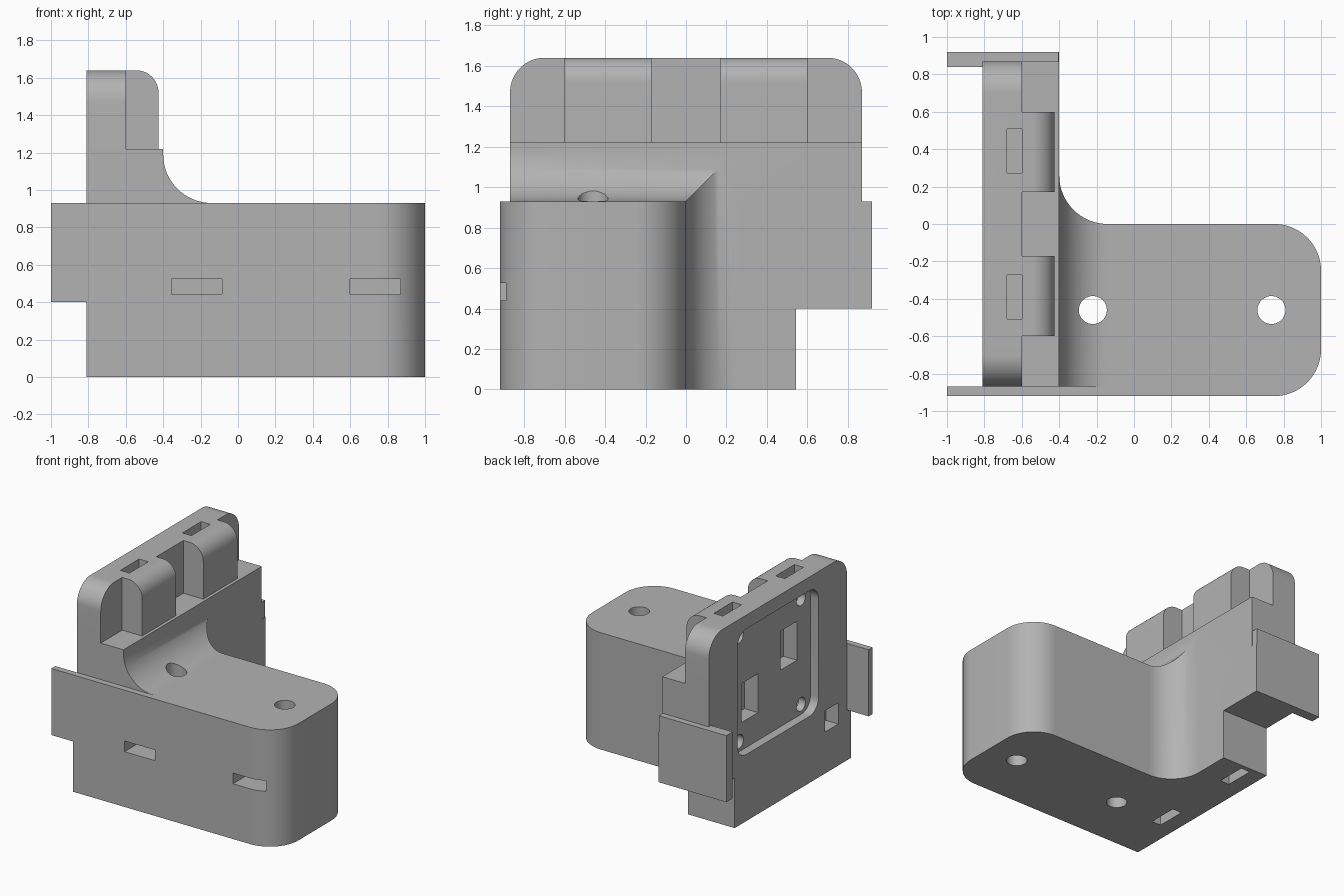
import bpy, bmesh, math
from mathutils import Vector

if "Cube" in bpy.data.objects:
    bpy.data.objects.remove(bpy.data.objects["Cube"])

gray = bpy.data.materials.new("plain gray")
gray.diffuse_color = (0.45, 0.45, 0.45, 1)
gray.use_nodes = True
gray.node_tree.nodes["Principled BSDF"].inputs["Base Color"].default_value = gray.diffuse_color


def arc(cx, cy, r, a0, a1, n=16):
    return [(cx + r * math.cos(math.radians(a0 + (a1 - a0) * i / n)),
             cy + r * math.sin(math.radians(a0 + (a1 - a0) * i / n))) for i in range(n + 1)]


def prism(name, pts, axis, lo, hi):
    """Extrude a closed 2D profile along an axis (profile uses the other two axes in order)."""
    place = {'x': lambda a, b, t: (t, a, b),
             'y': lambda a, b, t: (a, t, b),
             'z': lambda a, b, t: (a, b, t)}[axis]
    bm = bmesh.new()
    face = bm.faces.new([bm.verts.new(place(a, b, lo)) for a, b in pts])
    new = bmesh.ops.extrude_face_region(bm, geom=[face])["geom"]
    bmesh.ops.translate(bm, verts=[v for v in new if isinstance(v, bmesh.types.BMVert)],
                        vec=Vector(place(0, 0, hi - lo)))
    bmesh.ops.recalc_face_normals(bm, faces=bm.faces)
    mesh = bpy.data.meshes.new(name)
    bm.to_mesh(mesh)
    bm.free()
    mesh.materials.append(gray)
    ob = bpy.data.objects.new(name, mesh)
    bpy.context.collection.objects.link(ob)
    return ob


def box(name, x0, x1, y0, y1, z0, z1):
    return prism(name, [(x0, y0), (x1, y0), (x1, y1), (x0, y1)], 'z', z0, z1)


def combine(target, tool, op):
    """Apply one boolean and discard the tool."""
    mod = target.modifiers.new("bool", 'BOOLEAN')
    mod.operation, mod.object, mod.solver = op, tool, 'EXACT'
    bpy.context.view_layer.objects.active = target
    bpy.ops.object.modifier_apply(modifier=mod.name)
    bpy.data.objects.remove(tool)


# L-shaped body: plan outline intersected with side outline, giving mitred fillets
plan = ([(-.81, -.92)] + arc(.75, -.67, .25, -90, 0) + arc(.75, -.25, .25, 0, 90)
        + arc(-.14, .26, .26, 270, 180) + [(-.40, .87), (-.81, .87)])
side = ([(-.81, 0), (1.1, 0), (1.1, .93)] + arc(-.14, 1.19, .26, 270, 180)
        + [(-.40, 1.22), (-.81, 1.22)])
body = prism("bracket_body", plan, 'z', -.1, 1.5)
combine(body, prism("side_outline", side, 'y', -1.2, 1.2), 'INTERSECT')

# Steps removed from the body
combine(body, box("front_step", -1, 1.2, -1, -.87, .93, 1.5), 'DIFFERENCE')
combine(body, box("rear_step", -1, 0, .545, 1, -.1, .40), 'DIFFERENCE')

# Upright back plate with rounded top corners
back = [(-.87, 1.1), (.87, 1.1)] + arc(.70, 1.47, .17, 0, 90) + arc(-.70, 1.47, .17, 90, 180)
combine(body, prism("back_plate", back, 'x', -.81, -.60), 'UNION')

# Two rounded knuckles on the back plate
knuckle = [(-.65, 1.15), (-.425, 1.15)] + arc(-.545, 1.52, .12, 0, 90) + [(-.65, 1.64)]
for y in (-.385, .385):
    combine(body, prism("knuckle", knuckle, 'y', y - .215, y + .215), 'UNION')

# Thin wings on both sides
combine(body, box("front_wing", -1, -.7, -.92, -.87, .40, .93), 'UNION')
combine(body, box("rear_wing", -1, -.405, .84, .92, .40, .93), 'UNION')
combine(body, box("rear_wing_lower", -.5, -.40, .84, .92, .40, .80), 'UNION')

# Recessed rounded panel on the back
panel = (arc(.40, 1.42, .11, 0, 90, 8) + arc(-.40, 1.42, .11, 90, 180, 8)
         + arc(-.40, .64, .11, 180, 270, 8) + arc(.40, .64, .11, 270, 360, 8))
combine(body, prism("panel_recess", panel, 'x', -1, -.74), 'DIFFERENCE')

# Panel screw holes, each with a nut slot from the top or bottom
for y in (-.39, .39):
    for z in (.61, 1.45):
        combine(body, prism("screw_hole", arc(y, z, .055, 0, 345, 23), 'x', -.9, -.50), 'DIFFERENCE')
    combine(body, box("top_nut_slot", -.68, -.60, y - .118, y + .118, 1.34, 1.8), 'DIFFERENCE')
    combine(body, box("bottom_nut_slot", -.68, -.60, y - .118, y + .118, -.2, .72), 'DIFFERENCE')

# Rectangular pockets in the back
combine(body, box("upper_pocket", -.9, -.62, -.34, -.13, .98, 1.29), 'DIFFERENCE')
combine(body, box("lower_pocket", -.9, -.62, .15, .36, .75, 1.06), 'DIFFERENCE')
combine(body, box("corner_pocket", -.9, -.70, -.76, -.59, .33, .50), 'DIFFERENCE')

# Vertical through holes with nut slots from the front
for x in (-.22, .735):
    combine(body, prism("through_hole", arc(x, -.46, .075, 0, 348, 29), 'z', -.2, 1.4), 'DIFFERENCE')
    combine(body, box("front_nut_slot", x - .135, x + .135, -1, -.33, .44, .525), 'DIFFERENCE')

# Smooth shading with sharp edges kept
bpy.ops.object.select_all(action='DESELECT')
body.select_set(True)
bpy.context.view_layer.objects.active = body
bpy.ops.object.shade_smooth_by_angle(angle=math.radians(30))
